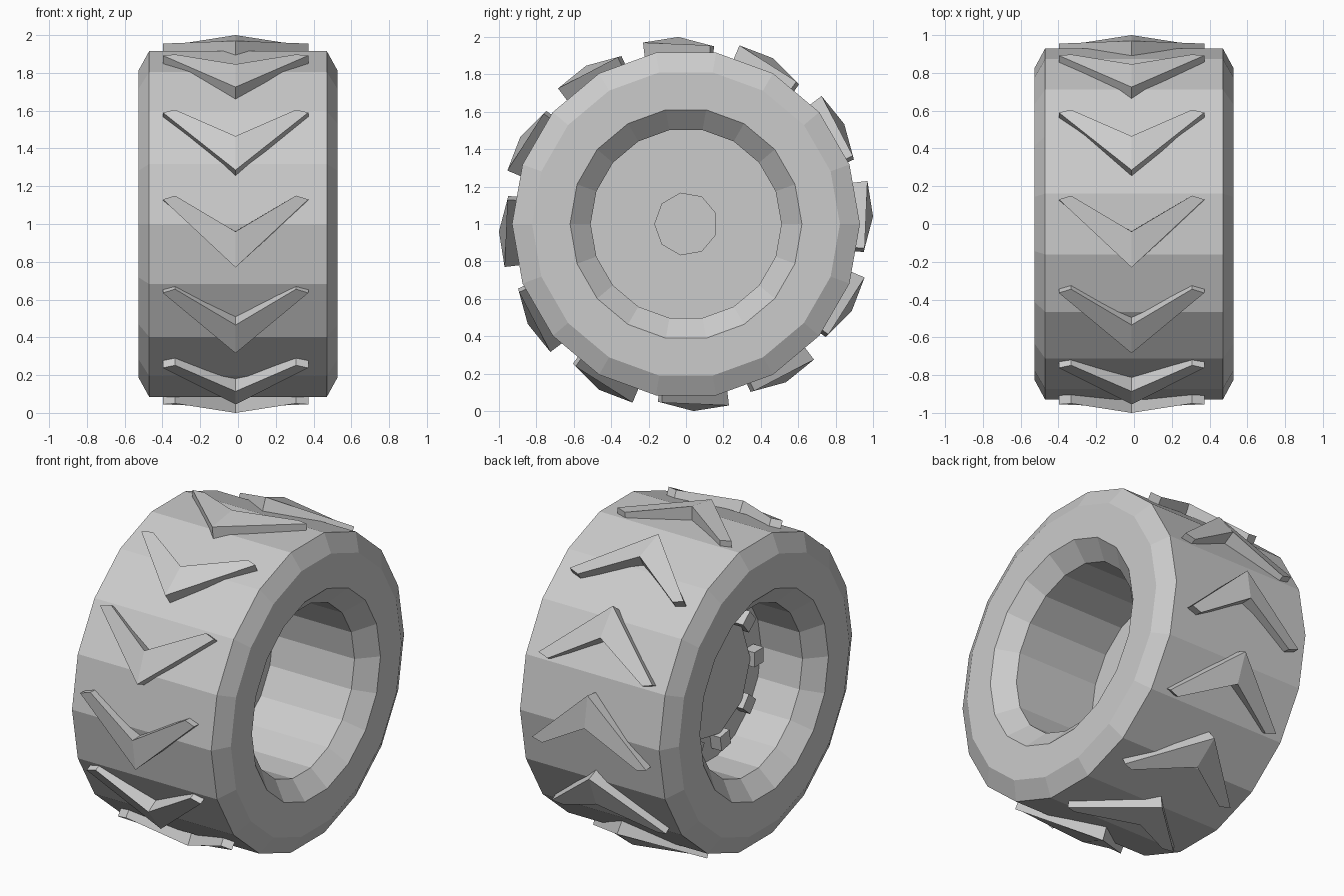
import bpy, bmesh
from math import cos, sin, pi
from mathutils import Matrix, Vector

if "Cube" in bpy.data.objects:
    bpy.data.objects.remove(bpy.data.objects["Cube"])

AXLE = Vector((0, 0, 1))


def finish(name, bm):
    bmesh.ops.recalc_face_normals(bm, faces=bm.faces)
    mesh = bpy.data.meshes.new(name)
    bm.to_mesh(mesh)
    bm.free()
    obj = bpy.data.objects.new(name, mesh)
    bpy.context.collection.objects.link(obj)
    obj.location = AXLE
    return obj


def lathe(name, profile, sides, start=0.0, closed=False):
    """Spin (x, radius) points around the x axis; cap both ends unless closed."""
    bm = bmesh.new()
    rings = []
    for x, r in profile:
        rings.append([bm.verts.new((x, r * cos(start + 2 * pi * i / sides),
                                    r * sin(start + 2 * pi * i / sides)))
                      for i in range(sides)])
    pairs = list(zip(rings, rings[1:]))
    if closed:
        pairs.append((rings[-1], rings[0]))
    else:
        bm.faces.new(rings[0])
        bm.faces.new(rings[-1])
    for a, b in pairs:
        for i in range(sides):
            j = (i + 1) % sides
            bm.faces.new((a[i], a[j], b[j], b[i]))
    return finish(name, bm)


# Tyre: chamfered shoulders, flat sidewalls, bevelled opening
half = [(0.47, 0.93), (0.528, 0.823), (0.528, 0.62), (0.43, 0.51)]
lathe("tyre", half + [(-x, r) for x, r in reversed(half)], 18, closed=True)

# Hub: plate across the opening, raised disc outside, axle stub inside
lathe("hub_plate", [(-0.15, 0.515), (-0.12, 0.515)], 18)
lathe("hub_disc", [(-0.19, 0.35), (-0.14, 0.35)], 9, start=pi)
lathe("axle_stub", [(-0.13, 0.17), (0.0, 0.17)], 9, start=pi)

# Wheel bolts: ring of square blocks around the raised disc
bm = bmesh.new()
for i in range(9):
    place = (Matrix.Rotation(2 * pi * i / 9, 4, 'X')
             @ Matrix.Translation((-0.18, -0.39, 0))
             @ Matrix.Diagonal((0.08, 0.09, 0.09, 1)))
    bmesh.ops.create_cube(bm, size=1, matrix=place)
finish("wheel_bolts", bm)

# Tread lugs: twelve chevrons, points given as (x, radius, height) at the front
outline = [(0, 0.97, -0.23), (0.385, 0.955, 0.13), (0.32, 0.95, 0.15),
           (0, 1.0, -0.04), (-0.32, 0.95, 0.15), (-0.385, 0.955, 0.13)]
bm = bmesh.new()
for k in range(12):
    turn = Matrix.Rotation(k * pi / 6, 3, 'X')
    top = [bm.verts.new(turn @ Vector((x - 0.013, -r, t))) for x, r, t in outline]
    base = [bm.verts.new(turn @ Vector((x - 0.013, -0.84, t * 0.93))) for x, r, t in outline]
    for ring in (top, base):
        bm.faces.new((ring[0], ring[1], ring[2], ring[3]))
        bm.faces.new((ring[0], ring[3], ring[4], ring[5]))
    for i in range(6):
        j = (i + 1) % 6
        bm.faces.new((top[i], top[j], base[j], base[i]))
finish("tread_lugs", bm)
